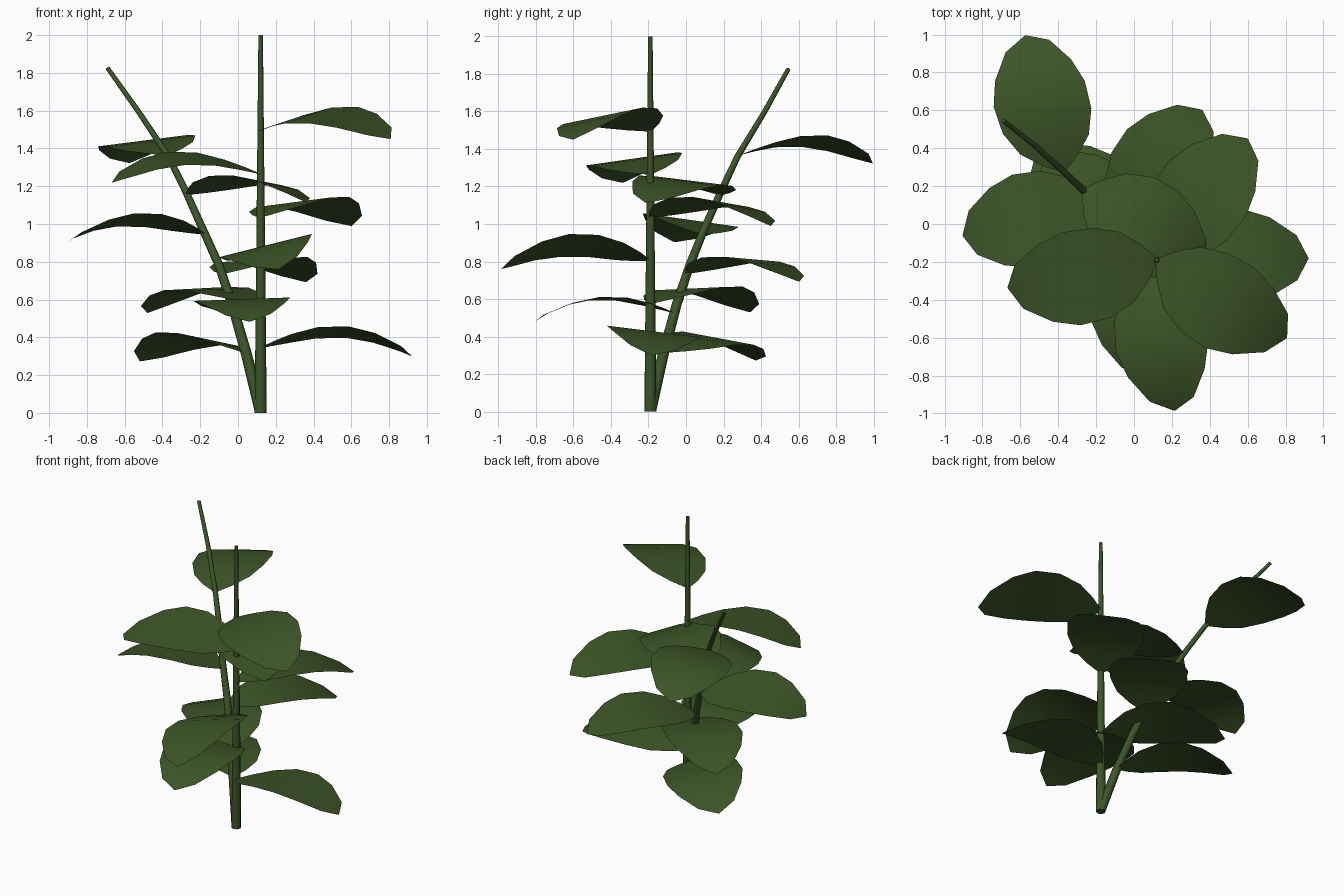
import bpy, bmesh, math
from mathutils import Vector, Matrix

if "Cube" in bpy.data.objects:
    bpy.data.objects.remove(bpy.data.objects["Cube"])

green = bpy.data.materials.new("leaf_green")
green.diffuse_color = (0.045, 0.09, 0.02, 1)
green.use_nodes = True
green.node_tree.nodes["Principled BSDF"].inputs["Base Color"].default_value = green.diffuse_color


def finish(bm, name):
    mesh = bpy.data.meshes.new(name)
    bmesh.ops.recalc_face_normals(bm, faces=bm.faces)
    for f in bm.faces:
        f.smooth = len(f.verts) <= 4
    bm.to_mesh(mesh)
    bm.free()
    ob = bpy.data.objects.new(name, mesh)
    bpy.context.collection.objects.link(ob)
    mesh.materials.append(green)
    return ob


def stem(name, path, r0, r1, sides=8):
    """Tapered tube along a path, closed at both ends."""
    bm, rings = bmesh.new(), []
    pts = [Vector(p) for p in path]
    for i, p in enumerate(pts):
        d = pts[min(i + 1, len(pts) - 1)] - pts[max(i - 1, 0)]
        rot = Vector((0, 0, 1)).rotation_difference(d)
        r = r0 + (r1 - r0) * p.z / pts[-1].z
        rings.append([bm.verts.new(p + rot @ Vector((r * math.cos(a), r * math.sin(a), 0)))
                      for a in (2 * math.pi * k / sides for k in range(sides))])
    for a, b in zip(rings, rings[1:]):
        for k in range(sides):
            n = (k + 1) % sides
            bm.faces.new((a[k], a[n], b[n], b[k]))
    bm.faces.new(rings[0][::-1])
    bm.faces.new(rings[-1])
    return finish(bm, name)


# Leaf rows: distance out, half width, height of the arching midrib
ROWS = [(0, .012, 0), (.065, .10, .022), (.16, .19, .05), (.30, .245, .08),
        (.46, .252, .083), (.60, .21, .053), (.74, .12, -.005), (.80, .004, -.045)]


def leaf(name, base, angle, roll, scale):
    """Arched blade growing from base; positive roll lifts its left edge."""
    bm = bmesh.new()
    m = (Matrix.Translation(base) @ Matrix.Rotation(math.radians(angle), 4, 'Z')
         @ Matrix.Rotation(math.radians(roll), 4, 'X'))
    rows = [[bm.verts.new(m @ Vector((s * scale, w * k, h * scale))) for k in (-1, -.5, 0, .5, 1)]
            for s, w, h in ROWS]
    for a, b in zip(rows, rows[1:]):
        for k in range(4):
            bm.faces.new((a[k], b[k], b[k + 1], a[k + 1]))
    return finish(bm, name)


def at_height(path, z):
    for a, b in zip(path, path[1:]):
        if a[2] <= z <= b[2]:
            return Vector(a).lerp(Vector(b), (z - a[2]) / (b[2] - a[2]))


# Stems: one upright, one leaning back and left
upright = [(.12, -.19, z) for z in (0, .5, 1, 1.5, 2)]
leaning = [(.12, -.19, .01), (.045, -.12, .31), (-.03, -.05, .57), (-.1, .02, .78),
           (-.19, .1, .98), (-.28, .19, 1.18), (-.37, .275, 1.36), (-.53, .42, 1.6),
           (-.69, .545, 1.825)]
stem("upright_stem", upright, .032, .012)
stem("leaning_stem", leaning, .032, .012)

# Leaves spiral up each stem by the golden angle
GOLDEN = 137.5
for i, roll in enumerate((-7, -2, 14, -6, -8, 10)):
    leaf(f"upright_leaf_{i + 1}", at_height(upright, .345 + .23 * i), 1 + GOLDEN * i, roll, 1.0)
for i, roll in enumerate((8, 2, -3, 8, -6, -7)):
    leaf(f"leaning_leaf_{i + 1}", at_height(leaning, .315 + .21 * i), 1 + GOLDEN * (i + 1), roll, .93)
